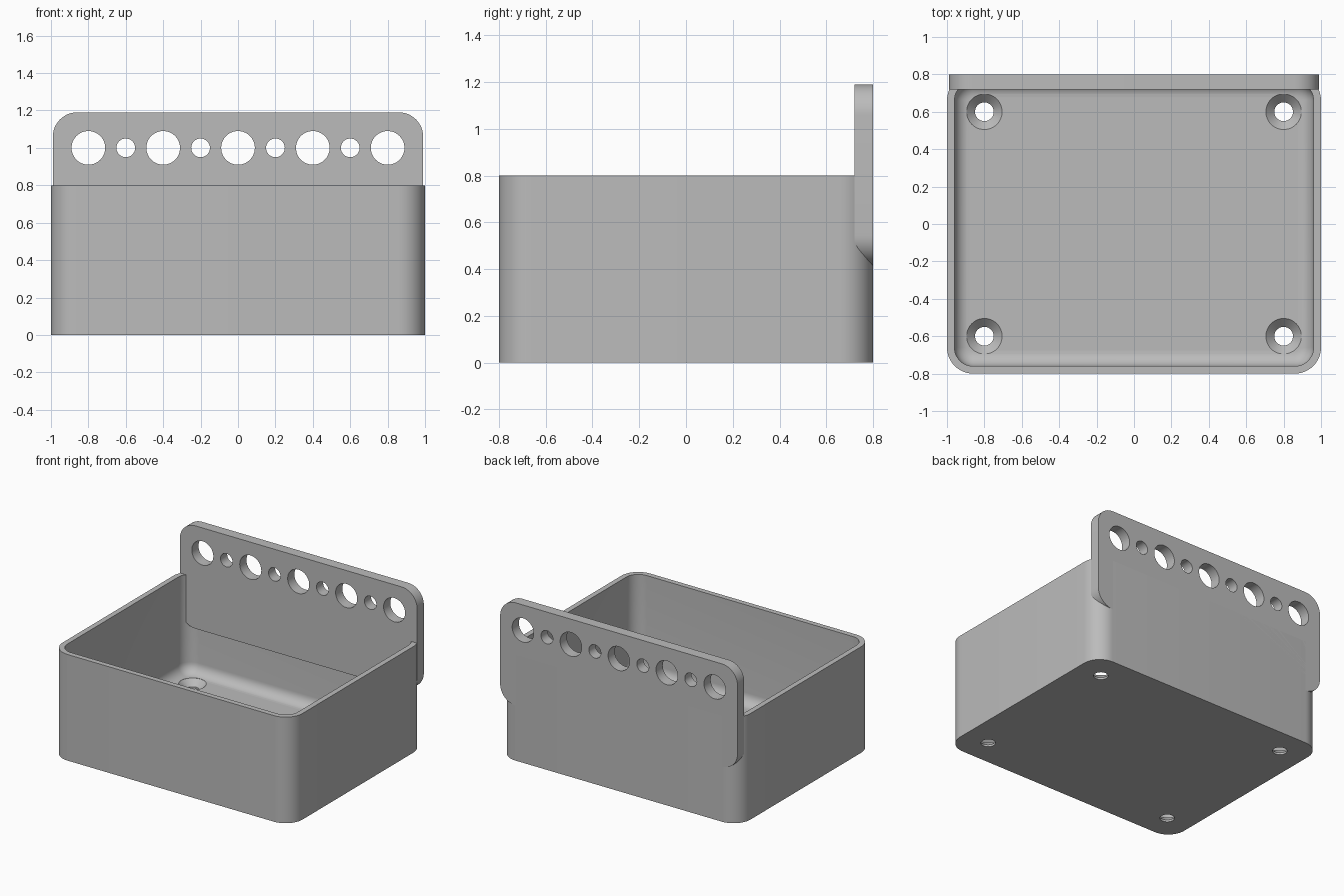
import bpy, bmesh, math
from mathutils import Matrix

cube = bpy.data.objects.get("Cube")
if cube:
    bpy.data.objects.remove(cube, do_unlink=True)

grey = bpy.data.materials.new("plain_grey")
grey.use_nodes = True
colour = (0.5, 0.5, 0.5, 1)
grey.diffuse_color = colour
grey.node_tree.nodes["Principled BSDF"].inputs["Base Color"].default_value = colour

CORNER_STEPS = 12


def rounded_rect(hx, hy, r):
    """Outline of a rounded rectangle, counter-clockwise."""
    pts = []
    for i, (sx, sy) in enumerate([(1, 1), (-1, 1), (-1, -1), (1, -1)]):
        for k in range(CORNER_STEPS + 1):
            a = (i + k / CORNER_STEPS) * math.pi / 2
            pts.append((sx * (hx - r) + r * math.cos(a),
                        sy * (hy - r) + r * math.sin(a)))
    return pts


def skin(bm, rings):
    """Join rings of (outline, z) into a closed solid."""
    loops = [[bm.verts.new((x, y, z)) for x, y in pts] for pts, z in rings]
    n = len(loops[0])
    for a, b in zip(loops, loops[1:]):
        for i in range(n):
            j = (i + 1) % n
            bm.faces.new((a[i], a[j], b[j], b[i]))
    bm.faces.new(loops[0][::-1])
    bm.faces.new(loops[-1])


def make_object(name, bm):
    bmesh.ops.recalc_face_normals(bm, faces=bm.faces)
    mesh = bpy.data.meshes.new(name)
    bm.to_mesh(mesh)
    bm.free()
    mesh.materials.append(grey)
    obj = bpy.data.objects.new(name, mesh)
    bpy.context.collection.objects.link(obj)
    return obj


def circle(r, n=48):
    return [(r * math.cos(2 * math.pi * i / n), r * math.sin(2 * math.pi * i / n))
            for i in range(n)]


def add_cutter(bm, rings, matrix):
    """Add a turned solid to the cutter mesh."""
    first = len(bm.verts)
    skin(bm, [(circle(r), z) for r, z in rings])
    bm.verts.ensure_lookup_table()
    bmesh.ops.transform(bm, matrix=matrix, verts=bm.verts[first:])


def cut_and_smooth(obj, cutter):
    cutter.hide_render = True
    mod = obj.modifiers.new("holes", "BOOLEAN")
    mod.operation = "DIFFERENCE"
    mod.solver = "EXACT"
    mod.object = cutter
    deps = bpy.context.evaluated_depsgraph_get()
    mesh = bpy.data.meshes.new_from_object(obj.evaluated_get(deps))
    obj.modifiers.clear()
    obj.data = mesh
    bpy.data.objects.remove(cutter, do_unlink=True)
    bpy.ops.object.select_all(action="DESELECT")
    obj.select_set(True)
    bpy.context.view_layer.objects.active = obj
    bpy.ops.object.shade_smooth_by_angle(angle=math.radians(30))


# Open tray with thin walls and a rounded inner floor edge
HEIGHT, FLOOR, FILLET, WALL, RADIUS = 0.8, 0.06, 0.08, 0.04, 0.14
rings = [(rounded_rect(1, 0.8, RADIUS), 0),
         (rounded_rect(1, 0.8, RADIUS), HEIGHT),
         (rounded_rect(1 - WALL, 0.8 - WALL, RADIUS - WALL), HEIGHT)]
for k in range(9):
    a = k / 8 * math.pi / 2
    inset = WALL + FILLET * (1 - math.cos(a))
    rings.append((rounded_rect(1 - inset, 0.8 - inset, RADIUS - inset),
                  FLOOR + FILLET * (1 - math.sin(a))))
bm = bmesh.new()
skin(bm, rings)
tray = make_object("tray", bm)

# Countersunk drain holes in the floor
bm = bmesh.new()
for x in (-0.8, 0.8):
    for y in (-0.6, 0.6):
        add_cutter(bm, [(0.05, -0.1), (0.05, FLOOR - 0.045),
                        (0.095, FLOOR), (0.095, 0.2)],
                   Matrix.Translation((x, y, 0)))
cut_and_smooth(tray, make_object("floor_hole_cutter", bm))

# Upright back plate with rounded corners
BOTTOM, TOP = 0.415, 1.19
upright = Matrix.Rotation(math.pi / 2, 4, "X")
bm = bmesh.new()
outline = rounded_rect(0.99, (TOP - BOTTOM) / 2, 0.13)
skin(bm, [(outline, -0.04), (outline, 0.04)])
bm.transform(Matrix.Translation((0, 0.76, (TOP + BOTTOM) / 2)) @ upright)
plate = make_object("back_plate", bm)

# Row of alternating large and small holes
bm = bmesh.new()
for i in range(9):
    r = 0.05 if i % 2 else 0.09
    add_cutter(bm, [(r, -0.1), (r, 0.1)],
               Matrix.Translation((-0.8 + 0.2 * i, 0.76, 1.0)) @ upright)
cut_and_smooth(plate, make_object("plate_hole_cutter", bm))
